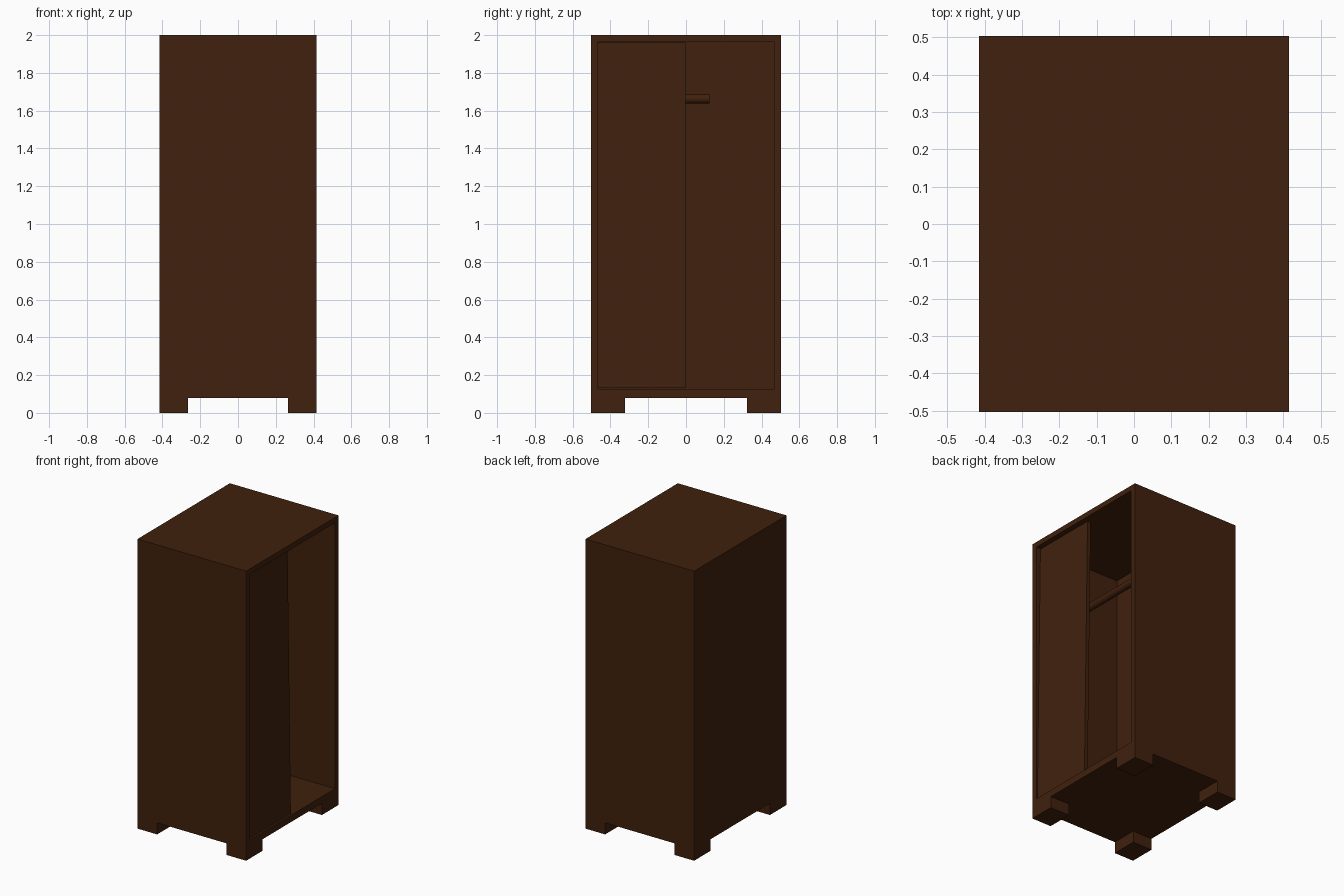
import bpy, math

if "Cube" in bpy.data.objects:
    bpy.data.objects.remove(bpy.data.objects["Cube"])

wood = bpy.data.materials.new("dark_brown_wood")
wood.diffuse_color = (0.052, 0.015, 0.004, 1)
wood.use_nodes = True
wood.node_tree.nodes["Principled BSDF"].inputs["Base Color"].default_value = wood.diffuse_color


def box(name, lo, hi):
    """Axis-aligned box between two corners."""
    bpy.ops.mesh.primitive_cube_add(size=1, location=[(a + b) / 2 for a, b in zip(lo, hi)])
    o = bpy.context.object
    o.name = name
    o.scale = [b - a for a, b in zip(lo, hi)]
    bpy.ops.object.transform_apply(location=False, rotation=False, scale=True)
    o.data.materials.append(wood)
    return o


X, Y = 0.415, 0.504          # outer half sizes
YI, Z0, Z1 = 0.466, 0.127, 1.963   # opening
BACK = -0.25                 # inner face of the back

# Cabinet body, hollowed from the +x side
body = box("cabinet_body", (-X, -Y, 0.08), (X, Y, 2.0))
cutter = box("opening_cutter", (BACK, -YI, Z0), (X + 0.2, YI, Z1))
mod = body.modifiers.new("hollow", 'BOOLEAN')
mod.operation = 'DIFFERENCE'
mod.solver = 'EXACT'
mod.object = cutter
bpy.context.view_layer.objects.active = body
bpy.ops.object.modifier_apply(modifier="hollow")
bpy.data.objects.remove(cutter)

# Four block feet
for sx in (-1, 1):
    for sy in (-1, 1):
        xs = sorted((sx * 0.265, sx * X))
        ys = sorted((sy * 0.323, sy * Y))
        box("foot", (xs[0], ys[0], 0), (xs[1], ys[1], 0.08))

# Single door, leaning slightly inwards at the top
door = box("door", (0.38, -YI, 0.131), (0.406, -0.003, 1.96))
for v in door.data.vertices:
    if v.co.z > 0:
        v.co.x -= 0.025

# Hanging rod
bpy.ops.mesh.primitive_cylinder_add(vertices=32, radius=0.025, depth=0.595,
                                    location=(0, -0.1725, 1.663),
                                    rotation=(math.pi / 2, 0, 0))
rod = bpy.context.object
rod.name = "hanging_rod"
rod.data.materials.append(wood)
bpy.ops.object.shade_smooth_by_angle(angle=math.radians(40))
